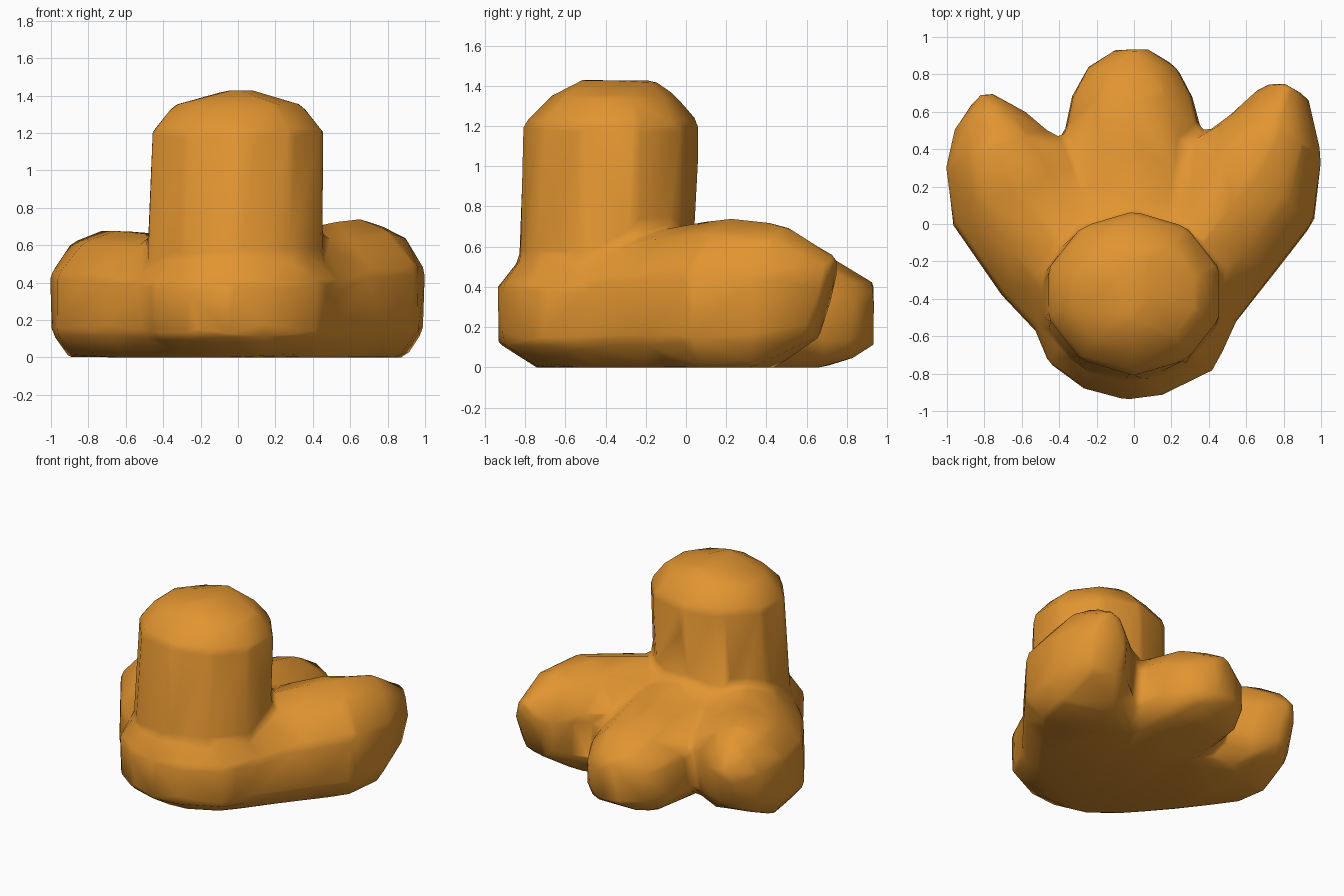
import bpy, bmesh, math
from mathutils import Vector

cube = bpy.data.objects.get("Cube")
if cube:
    bpy.data.objects.remove(cube, do_unlink=True)

orange = bpy.data.materials.new("orange")
orange.use_nodes = True
colour = (0.76, 0.30, 0.03, 1)
orange.diffuse_color = colour
orange.node_tree.nodes["Principled BSDF"].inputs["Base Color"].default_value = colour

bm = bmesh.new()


def loft(rings):
    """Skin a closed solid over rings with equal point counts."""
    loops = [[bm.verts.new(p) for p in ring] for ring in rings]
    faces = [bm.faces.new(loops[0][::-1]), bm.faces.new(loops[-1])]
    n = len(loops[0])
    for a, b in zip(loops, loops[1:]):
        for i in range(n):
            j = (i + 1) % n
            faces.append(bm.faces.new((a[i], a[j], b[j], b[i])))
    bmesh.ops.recalc_face_normals(bm, faces=faces)


# Toe cross-section: across, up (as fractions of half width and height)
SECTION = [(-0.7, 0), (0.7, 0), (1, 0.19), (0.98, 0.65), (0.55, 0.9),
           (0, 1), (-0.55, 0.9), (-0.98, 0.65), (-1, 0.19)]


def toe(stations):
    """Stations along the toe: x, y, half width, bottom, top, backward lean of the base."""
    centres = [Vector(s[:2]) for s in stations]
    rings = []
    for i, (x, y, w, lo, hi, lean) in enumerate(stations):
        d = (centres[min(i + 1, len(centres) - 1)] - centres[max(i - 1, 0)]).normalized()
        ring = []
        for u, v in SECTION:
            back = lean * (1 - v)
            ring.append((x + d.y * w * u - d.x * back,
                         y - d.x * w * u - d.y * back, lo + (hi - lo) * v))
        rings.append(ring)
    loft(rings)


# Left, right and middle toes
toe([(0.12, -0.45, 0.38, 0, 0.60, 0), (0.36, -0.10, 0.41, 0, 0.69, 0),
     (0.63, 0.23, 0.40, 0, 0.75, 0), (0.755, 0.50, 0.285, 0, 0.71, 0.12),
     (0.82, 0.755, 0.13, 0.14, 0.55, 0.12)])
toe([(-0.12, -0.45, 0.38, 0, 0.60, 0), (-0.38, -0.12, 0.42, 0, 0.66, 0),
     (-0.65, 0.21, 0.385, 0, 0.685, 0), (-0.74, 0.43, 0.30, 0, 0.68, 0.10),
     (-0.78, 0.59, 0.20, 0.08, 0.58, 0.10), (-0.81, 0.71, 0.06, 0.15, 0.47, 0.10)])
toe([(0, -0.40, 0.45, 0, 0.67, 0), (0, 0.10, 0.47, 0, 0.67, 0),
     (-0.01, 0.45, 0.37, 0, 0.62, 0), (-0.01, 0.68, 0.325, 0, 0.575, 0),
     (-0.01, 0.84, 0.24, 0.05, 0.48, 0), (-0.01, 0.935, 0.09, 0.10, 0.43, 0)])

# Rounded heel, and the leg with its ridged dome
HEEL = [(-0.60, -0.38), (-0.46, -0.74), (-0.27, -0.88), (-0.06, -0.94),
        (0.14, -0.92), (0.43, -0.78), (0.61, -0.38), (0.36, 0.1), (-0.36, 0.1)]
loft([[(x * s, -0.35 + (y + 0.35) * s, z) for x, y in HEEL]
      for z, s in [(0, 0.68), (0.12, 0.99), (0.4, 1), (0.55, 0.80)]])


def leg_ring(z, rx, ry, cx, cy):
    angles = [math.tau * (i + 0.5) / 10 for i in range(10)]
    return [(cx + rx * math.cos(a), cy + ry * math.sin(a), z) for a in angles]


loft([leg_ring(0.3, 0.49, 0.44, -0.015, -0.395), leg_ring(0.6, 0.49, 0.44, -0.015, -0.395),
      leg_ring(1.21, 0.48, 0.44, 0, -0.37), leg_ring(1.35, 0.36, 0.31, 0, -0.36),
      leg_ring(1.43, 0.06, 0.19, 0.01, -0.34)])

# Fuse the parts into one soft, coarse skin
mesh = bpy.data.meshes.new("foot")
bm.to_mesh(mesh)
bm.free()
mesh.materials.append(orange)
foot = bpy.data.objects.new("foot_and_leg", mesh)
bpy.context.collection.objects.link(foot)

remesh = foot.modifiers.new("fuse", "REMESH")
remesh.mode = "VOXEL"
remesh.voxel_size = 0.03
remesh.use_smooth_shade = True
soften = foot.modifiers.new("soften", "SMOOTH")
soften.factor = 0.5
soften.iterations = 8
coarse = foot.modifiers.new("coarse", "DECIMATE")
coarse.ratio = 0.025
